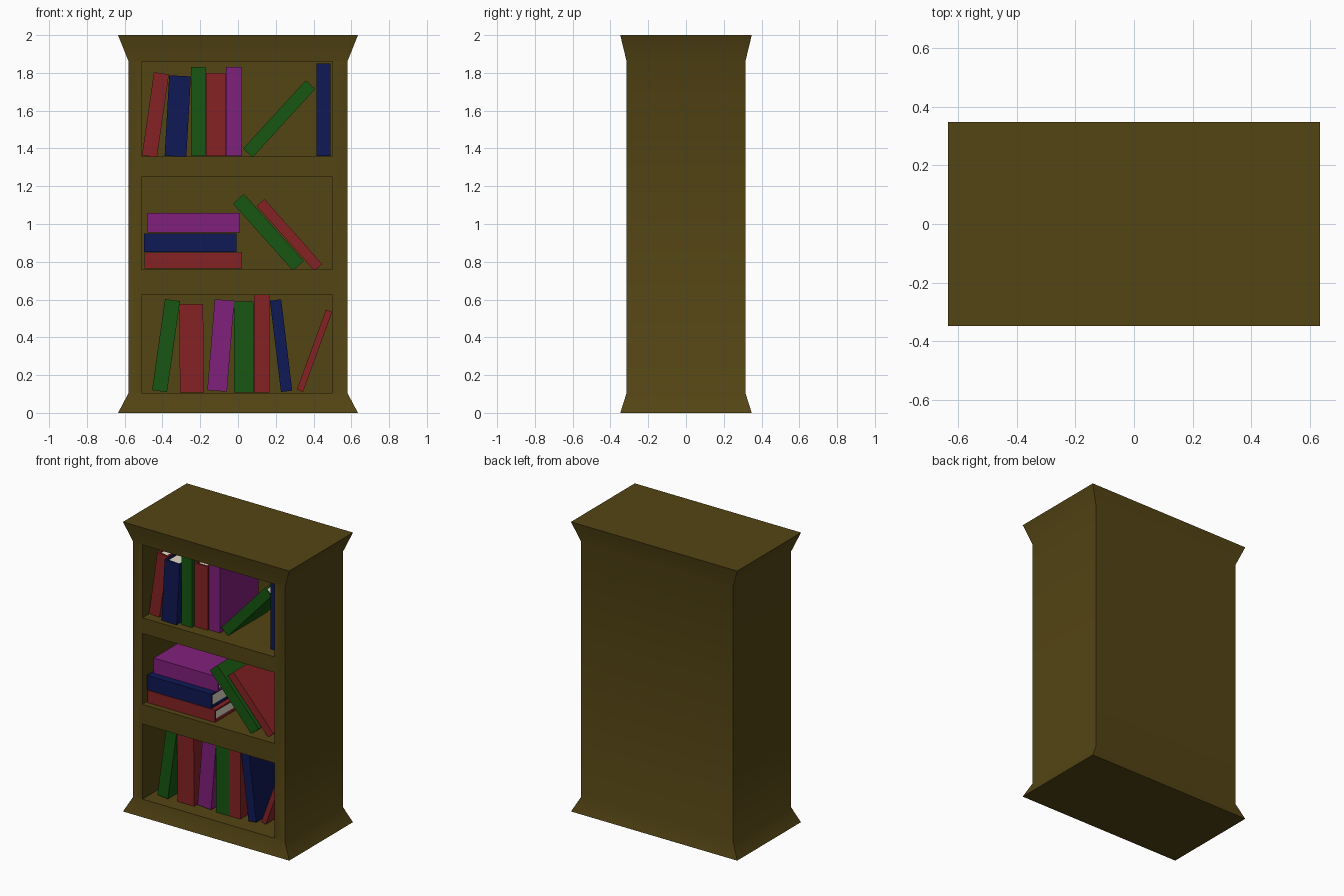
import bpy, bmesh
from math import radians
from mathutils import Matrix, Vector

if "Cube" in bpy.data.objects:
    bpy.data.objects.remove(bpy.data.objects["Cube"])


def material(name, rgb):
    m = bpy.data.materials.new(name)
    m.diffuse_color = (*rgb, 1)
    m.use_nodes = True
    m.node_tree.nodes["Principled BSDF"].inputs["Base Color"].default_value = m.diffuse_color
    return m


wood = material("wood", (0.088, 0.059, 0.007))
pages = material("pages", (0.75, 0.70, 0.58))
covers = {
    "red": material("red", (0.24, 0.016, 0.018)),
    "navy": material("navy", (0.005, 0.009, 0.092)),
    "green": material("green", (0.009, 0.095, 0.006)),
    "purple": material("purple", (0.22, 0.014, 0.20)),
}


def make_object(name, bm, mats):
    bmesh.ops.recalc_face_normals(bm, faces=bm.faces)
    me = bpy.data.meshes.new(name)
    bm.to_mesh(me)
    bm.free()
    for m in mats:
        me.materials.append(m)
    ob = bpy.data.objects.new(name, me)
    bpy.context.collection.objects.link(ob)
    return ob


def add_box(bm, lo, hi):
    lo, hi = Vector(lo), Vector(hi)
    mat = Matrix.Translation((lo + hi) / 2) @ Matrix.Diagonal((*(hi - lo), 1))
    n = len(bm.faces)
    bmesh.ops.create_cube(bm, size=1, matrix=mat)
    bm.faces.ensure_lookup_table()
    return bm.faces[n:]


# Case: rectangular body flaring out at the base and top
bm = bmesh.new()
rings = []
for z, x, y in [(0, 0.635, 0.348), (0.104, 0.58, 0.315),
                (1.863, 0.58, 0.315), (2, 0.635, 0.348)]:
    rings.append([bm.verts.new((sx * x, sy * y, z))
                  for sx, sy in [(-1, -1), (1, -1), (1, 1), (-1, 1)]])
for a, b in zip(rings, rings[1:]):
    for i in range(4):
        j = (i + 1) % 4
        bm.faces.new((a[i], a[j], b[j], b[i]))
bm.faces.new(rings[0][::-1])
bm.faces.new(rings[-1])
case = make_object("bookcase", bm, [wood])

# Three shelf openings cut into the front
bm = bmesh.new()
for z0, z1 in [(0.106, 0.625), (0.76, 1.25), (1.358, 1.861)]:
    add_box(bm, (-0.51, -0.5, z0), (0.50, 0.25, z1))
cutter = make_object("shelf_cutter", bm, [wood])
cutter.hide_render = True
mod = case.modifiers.new("openings", 'BOOLEAN')
mod.object = cutter
mod.solver = 'EXACT'
bpy.context.view_layer.objects.active = case
case.select_set(True)
bpy.ops.object.modifier_apply(modifier=mod.name)
bpy.data.objects.remove(cutter)
bpy.ops.object.shade_smooth_by_angle(angle=radians(30))


# Book: U-shaped cover with the spine to the front, and an inset page block
def book(name, color, x, z, t, h, front, tilt=0, depth=0.42):
    w, c, inset = t / 2, min(0.012, t / 4), 0.012
    bm = bmesh.new()
    outline = [(-w, 0), (w, 0), (w, depth), (w - c, depth),
               (w - c, c), (c - w, c), (c - w, depth), (-w, depth)]
    face = bm.faces.new([bm.verts.new((px, py, -h / 2)) for px, py in outline])
    ext = bmesh.ops.extrude_face_region(bm, geom=[face])["geom"]
    bmesh.ops.translate(bm, vec=(0, 0, h),
                        verts=[v for v in ext if isinstance(v, bmesh.types.BMVert)])
    for f in add_box(bm, (c - w, c, inset - h / 2),
                     (w - c, depth - inset, h / 2 - inset)):
        f.material_index = 1
    ob = make_object(name, bm, [covers[color], pages])
    ob.location = (x, front, z)
    ob.rotation_euler.y = radians(tilt)


# colour, centre x, centre z, thickness, height, front y, tilt
shelves = {
    "top": [
        ("red", -0.437, 1.578, 0.080, 0.444, -0.245, 8.2),
        ("navy", -0.319, 1.571, 0.115, 0.427, -0.28, 3.2),
        ("green", -0.210, 1.595, 0.078, 0.47, -0.26, 0),
        ("red", -0.118, 1.58, 0.103, 0.44, -0.235, 0),
        ("purple", -0.022, 1.595, 0.085, 0.47, -0.225, 0),
        ("green", 0.218, 1.557, 0.068, 0.49, -0.22, 42.5),
        ("navy", 0.452, 1.604, 0.075, 0.49, -0.235, 0),
    ],
    "middle": [
        ("red", -0.237, 0.806, 0.085, 0.515, -0.28, 90),
        ("navy", -0.253, 0.901, 0.10, 0.49, -0.28, 90),
        ("purple", -0.235, 1.006, 0.104, 0.49, -0.235, 90),
        ("green", 0.161, 0.956, 0.077, 0.476, -0.27, -41.8),
        ("red", 0.272, 0.942, 0.055, 0.46, -0.25, -41.7),
    ],
    "bottom": [
        ("green", -0.381, 0.356, 0.080, 0.487, -0.23, 8.1),
        ("red", -0.246, 0.342, 0.127, 0.468, -0.22, -0.6),
        ("purple", -0.091, 0.357, 0.104, 0.483, -0.21, 4.7),
        ("green", 0.031, 0.348, 0.102, 0.482, -0.21, 0),
        ("red", 0.125, 0.366, 0.082, 0.516, -0.21, 0),
        ("navy", 0.228, 0.356, 0.060, 0.487, -0.21, -6.9),
        ("red", 0.405, 0.329, 0.035, 0.45, -0.19, 20),
    ],
}
for shelf, books in shelves.items():
    for i, spec in enumerate(books, 1):
        book(f"{shelf}_shelf_book_{i}", *spec)
